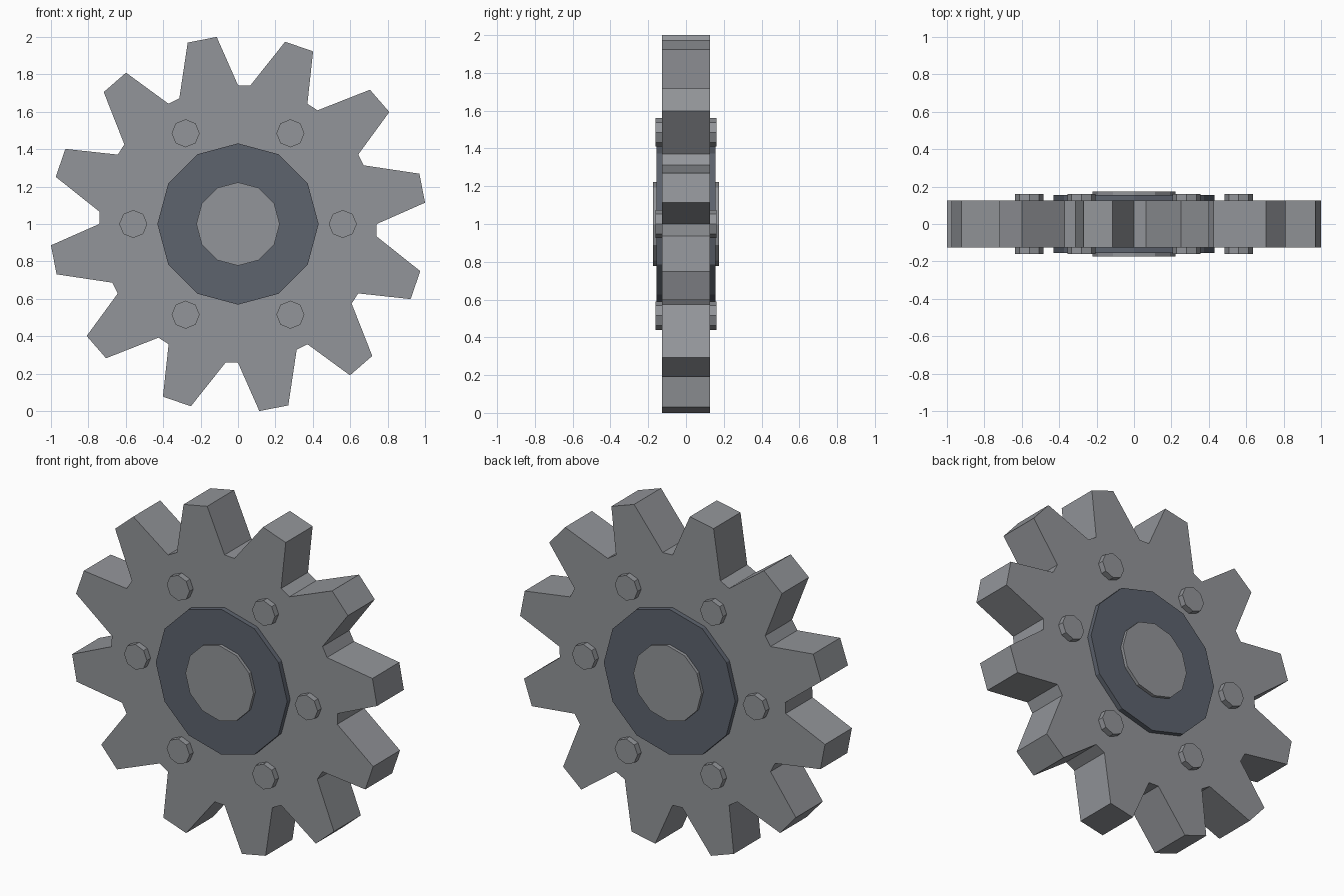
import bpy, bmesh
from math import radians, cos, sin, pi

if "Cube" in bpy.data.objects:
    bpy.data.objects.remove(bpy.data.objects["Cube"])

CZ = 1.0          # axle height
TEETH = 12
ROOT, TIP = 0.742, 1.0065
HALF = 0.126      # half thickness of the toothed plate


def material(name, rgb):
    m = bpy.data.materials.new(name)
    m.diffuse_color = (*rgb, 1)
    m.use_nodes = True
    m.node_tree.nodes["Principled BSDF"].inputs["Base Color"].default_value = m.diffuse_color
    return m


steel = material("steel", (0.29, 0.30, 0.32))
dark = material("dark_steel", (0.11, 0.125, 0.155))


def extrude_outline(name, pts, y0, y1, mat):
    """Closed xz outline extruded along y."""
    bm = bmesh.new()
    face = bm.faces.new([bm.verts.new((x, y0, z)) for x, z in pts])
    new = bmesh.ops.extrude_face_region(bm, geom=[face])["geom"]
    bmesh.ops.translate(bm, vec=(0, y1 - y0, 0),
                        verts=[v for v in new if isinstance(v, bmesh.types.BMVert)])
    bmesh.ops.recalc_face_normals(bm, faces=bm.faces)
    mesh = bpy.data.meshes.new(name)
    bm.to_mesh(mesh)
    bm.free()
    mesh.materials.append(mat)
    obj = bpy.data.objects.new(name, mesh)
    bpy.context.collection.objects.link(obj)
    return obj


def polygon(x, z, r, sides):
    return [(x + r * cos(2 * pi * i / sides), z + r * sin(2 * pi * i / sides))
            for i in range(sides)]


# Toothed plate: each tooth is root, tip, tip, root
outline = []
for k in range(TEETH):
    for deg, r in ((0.0, ROOT), (6.5, TIP), (15.5, TIP), (25.0, ROOT)):
        a = radians(30 * k + deg)
        outline.append((r * cos(a), CZ + r * sin(a)))
extrude_outline("gear_plate", outline, -HALF, HALF, steel)

# Hub flange, axle cap and bolt heads on both faces
for side, s in (("front", -1), ("back", 1)):
    extrude_outline(f"hub_flange_{side}", polygon(0, CZ, 0.431, 12), s * 0.10, s * 0.155, dark)
    extrude_outline(f"axle_cap_{side}", polygon(0, CZ, 0.223, 12), s * 0.14, s * 0.174, steel)
    for k in range(6):
        a = radians(60 * k)
        extrude_outline(f"bolt_{side}_{k + 1}",
                        polygon(0.56 * cos(a), CZ + 0.56 * sin(a), 0.075, 8),
                        s * 0.10, s * 0.161, steel)
